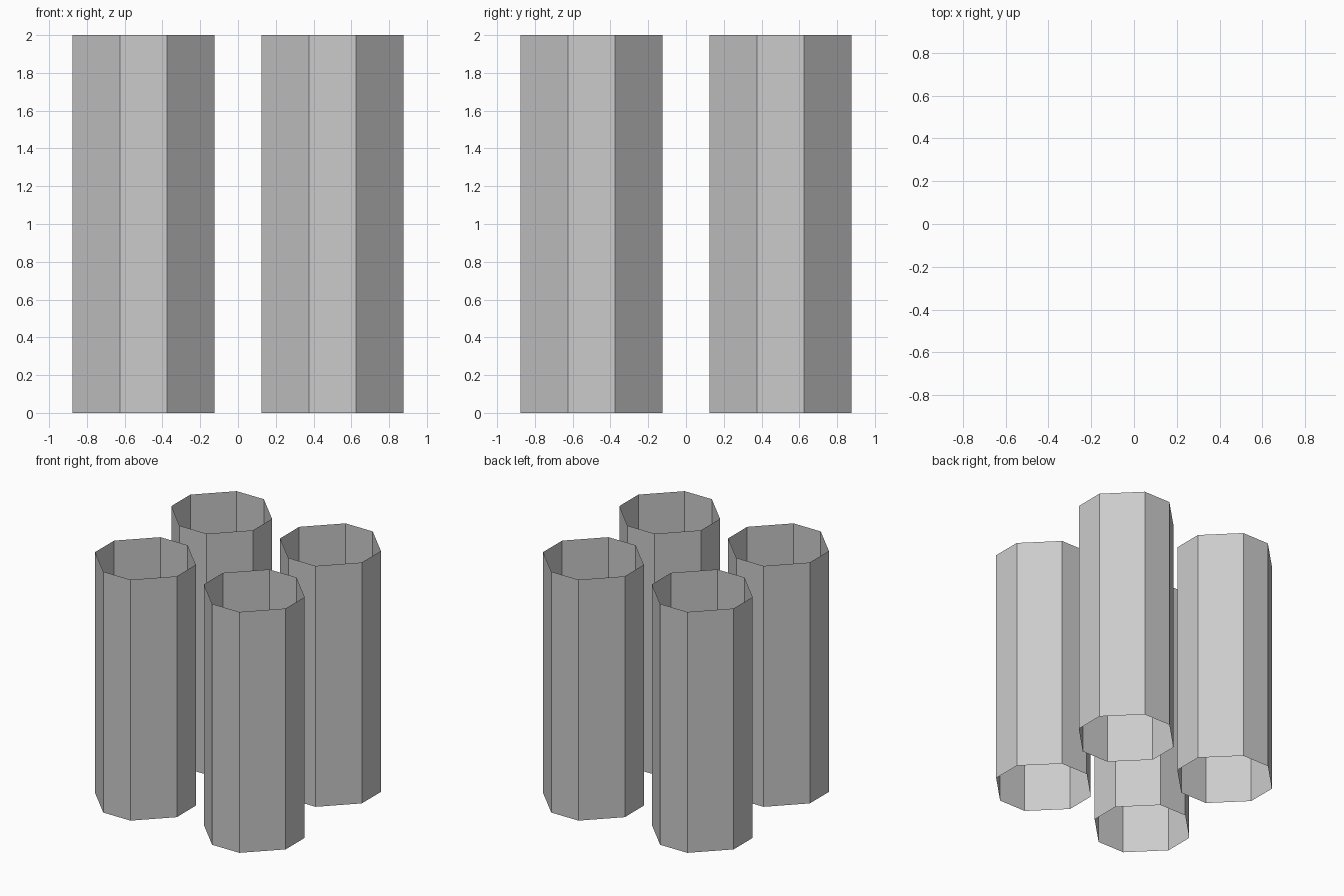
import bpy, bmesh

if "Cube" in bpy.data.objects:
    bpy.data.objects.remove(bpy.data.objects["Cube"])

HEIGHT = 2.0
WIDE, NARROW = 0.375, 0.125   # half width of the tube, half width of its flat sides

# Square with chamfered corners, counter-clockwise
PROFILE = [(NARROW, -WIDE), (WIDE, -NARROW), (WIDE, NARROW), (NARROW, WIDE),
           (-NARROW, WIDE), (-WIDE, NARROW), (-WIDE, -NARROW), (-NARROW, -WIDE)]


def open_tube(name, x, y):
    """Eight-sided thin tube, open at both ends."""
    bm = bmesh.new()
    bottom = [bm.verts.new((px, py, 0)) for px, py in PROFILE]
    top = [bm.verts.new((px, py, HEIGHT)) for px, py in PROFILE]
    n = len(PROFILE)
    for i in range(n):
        j = (i + 1) % n
        bm.faces.new((bottom[i], bottom[j], top[j], top[i]))
    mesh = bpy.data.meshes.new(name)
    bm.to_mesh(mesh)
    bm.free()
    obj = bpy.data.objects.new(name, mesh)
    obj.location = (x, y, 0)
    bpy.context.collection.objects.link(obj)


# Four tubes in a square
for depth, y in (("front", -0.5), ("back", 0.5)):
    for side, x in (("left", -0.5), ("right", 0.5)):
        open_tube(f"{depth}_{side}_tube", x, y)
